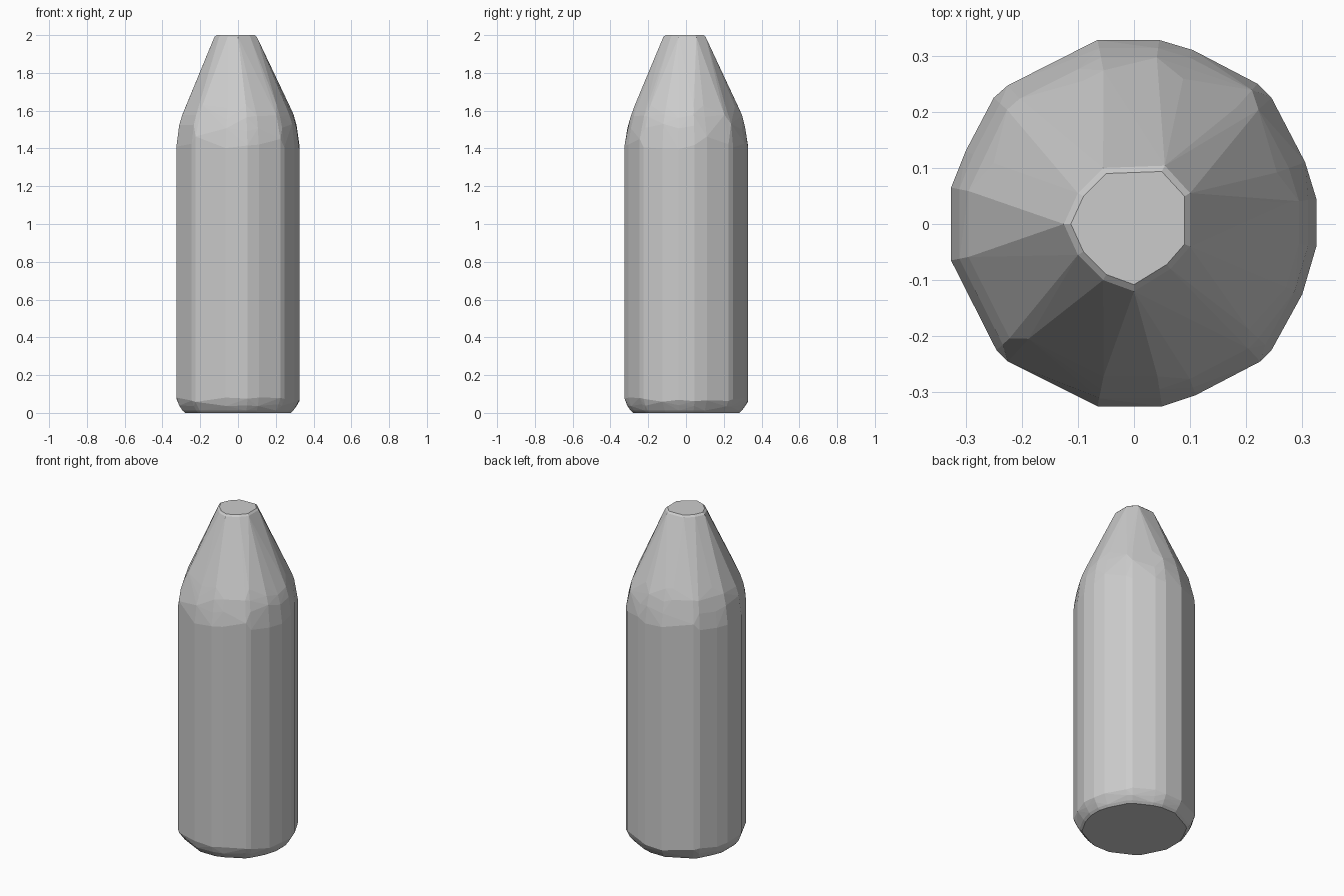
import bpy
import bmesh
import random

cube = bpy.data.objects.get("Cube")
if cube:
    bpy.data.objects.remove(cube, do_unlink=True)

random.seed(4)

grey = bpy.data.materials.new("plain grey")
grey.use_nodes = True
colour = (0.6, 0.6, 0.6, 1.0)
grey.diffuse_color = colour
grey.node_tree.nodes["Principled BSDF"].inputs["Base Color"].default_value = colour

# Irregular faceted cross-section of the body and of the blunt tip
body = [(-.065, .328), (.045, .328), (.105, .31), (.22, .25), (.245, .225),
        (.305, .11), (.325, .045), (.325, -.04), (.3, -.125), (.245, -.225),
        (.225, -.245), (.11, -.305), (.05, -.325), (-.065, -.325),
        (-.225, -.245), (-.245, -.225), (-.326, -.065), (-.326, .065),
        (-.3, .13), (-.25, .225), (-.225, .247), (-.11, .305)]
tip = [(-.125, 0), (-.1, .055), (-.055, .1), (.055, .104), (.1, .055),
       (.1, -.04), (.065, -.08), (0, -.12), (-.055, -.1), (-.1, -.055)]

bm = bmesh.new()


def ring(outline, height, scale=1.0, jitter=0.0):
    for x, y in outline:
        z = height + random.uniform(-jitter, jitter)
        bm.verts.new((x * scale, y * scale, z))


# Rounded base, straight wall, curved shoulder and tapered blunt tip
ring(body, 0.0, 0.86)
ring(body, 0.012, 0.9)
ring(body, 0.04, 0.955, 0.006)
ring(body, 0.07, 1.0, 0.012)
ring(body, 1.43, 1.0, 0.035)
ring(body, 1.51, 0.955, 0.02)
ring(body, 1.565, 0.905, 0.015)
ring(body, 1.62, 0.835, 0.01)
ring(tip, 1.99)
ring(tip, 2.0, 0.9)

# Wrap the rings in one convex faceted skin
hull = bmesh.ops.convex_hull(bm, input=bm.verts[:])
loose = {g for g in hull["geom_interior"] + hull["geom_unused"]
         if isinstance(g, bmesh.types.BMVert)}
bmesh.ops.delete(bm, geom=list(loose), context="VERTS")
bmesh.ops.dissolve_limit(bm, angle_limit=0.02, verts=bm.verts[:], edges=bm.edges[:])
bmesh.ops.recalc_face_normals(bm, faces=bm.faces[:])

mesh = bpy.data.meshes.new("bottle_body")
bm.to_mesh(mesh)
bm.free()
mesh.materials.append(grey)
bottle = bpy.data.objects.new("bottle_body", mesh)
bpy.context.collection.objects.link(bottle)
